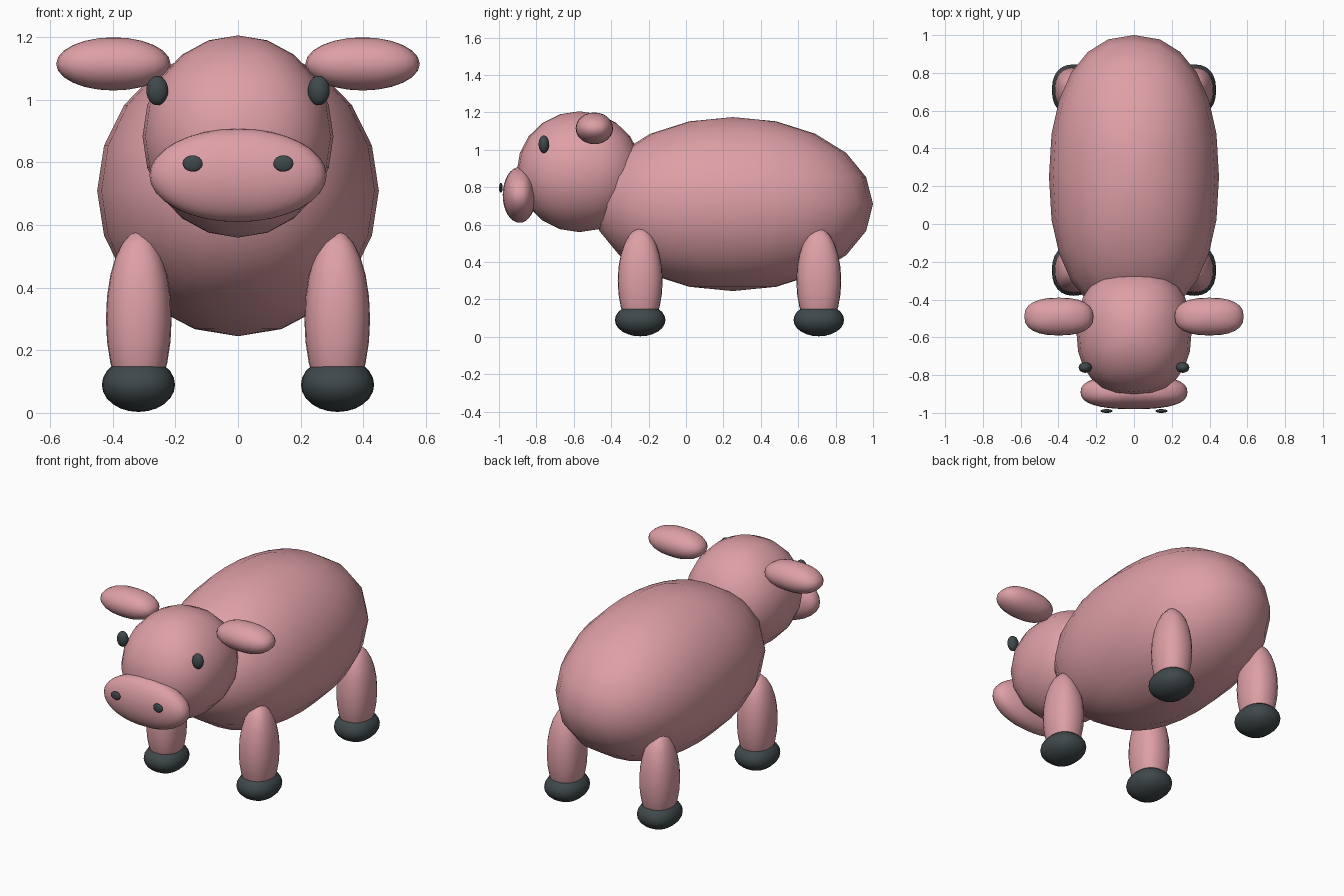
import bpy
import bmesh
import math

if "Cube" in bpy.data.objects:
    bpy.data.objects.remove(bpy.data.objects["Cube"])


def material(name, color):
    m = bpy.data.materials.new(name)
    m.diffuse_color = (*color, 1)
    m.use_nodes = True
    m.node_tree.nodes["Principled BSDF"].inputs["Base Color"].default_value = m.diffuse_color
    return m


PINK = material("pink_skin", (0.73, 0.35, 0.38))
DARK = material("dark_grey", (0.05, 0.065, 0.07))


def spow(v, e):
    return math.copysign(abs(v) ** e, v) if abs(v) > 1e-6 else 0.0


def blob(name, center, radii, mat, square=0.9, rings=12, segs=24):
    """Rounded ellipsoid; square < 1 makes its plan more box-like."""
    bm = bmesh.new()
    bmesh.ops.create_uvsphere(bm, u_segments=segs, v_segments=rings, radius=1)
    for v in bm.verts:
        r = math.hypot(v.co.x, v.co.y)
        if r > 1e-5:
            v.co.x = r * spow(v.co.x / r, square)
            v.co.y = r * spow(v.co.y / r, square)
        v.co = [c * s for c, s in zip(v.co, radii)]
    for f in bm.faces:
        f.smooth = True
    mesh = bpy.data.meshes.new(name)
    bm.to_mesh(mesh)
    bm.free()
    mesh.materials.append(mat)
    ob = bpy.data.objects.new(name, mesh)
    ob.location = center
    bpy.context.collection.objects.link(ob)
    return ob


# Body, head and snout
blob("body", (0, 0.25, 0.71), (0.45, 0.75, 0.465), PINK, 0.88, 10)
blob("head", (0, -0.57, 0.883), (0.305, 0.335, 0.323), PINK, 0.86, 10)
blob("snout", (0, -0.89, 0.759), (0.283, 0.09, 0.149), PINK, 0.8, 16, 32)

# Mirrored parts
for side, s in (("right", 1), ("left", -1)):
    blob(f"{side}_ear", (s * 0.398, -0.49, 1.115), (0.183, 0.1, 0.085), PINK, 0.82)
    blob(f"{side}_eye", (s * 0.258, -0.76, 1.03), (0.035, 0.028, 0.047), DARK, 1.0)
    blob(f"{side}_nostril", (s * 0.145, -0.99, 0.797), (0.032, 0.01, 0.026), DARK, 1.0)
    for end, y in (("front", -0.245), ("back", 0.71)):
        blob(f"{end}_{side}_leg", (s * 0.317, y, 0.3), (0.105, 0.12, 0.28), PINK, 0.86)
        blob(f"{end}_{side}_hoof", (s * 0.318, y, 0.09), (0.117, 0.135, 0.087), DARK, 0.86)
